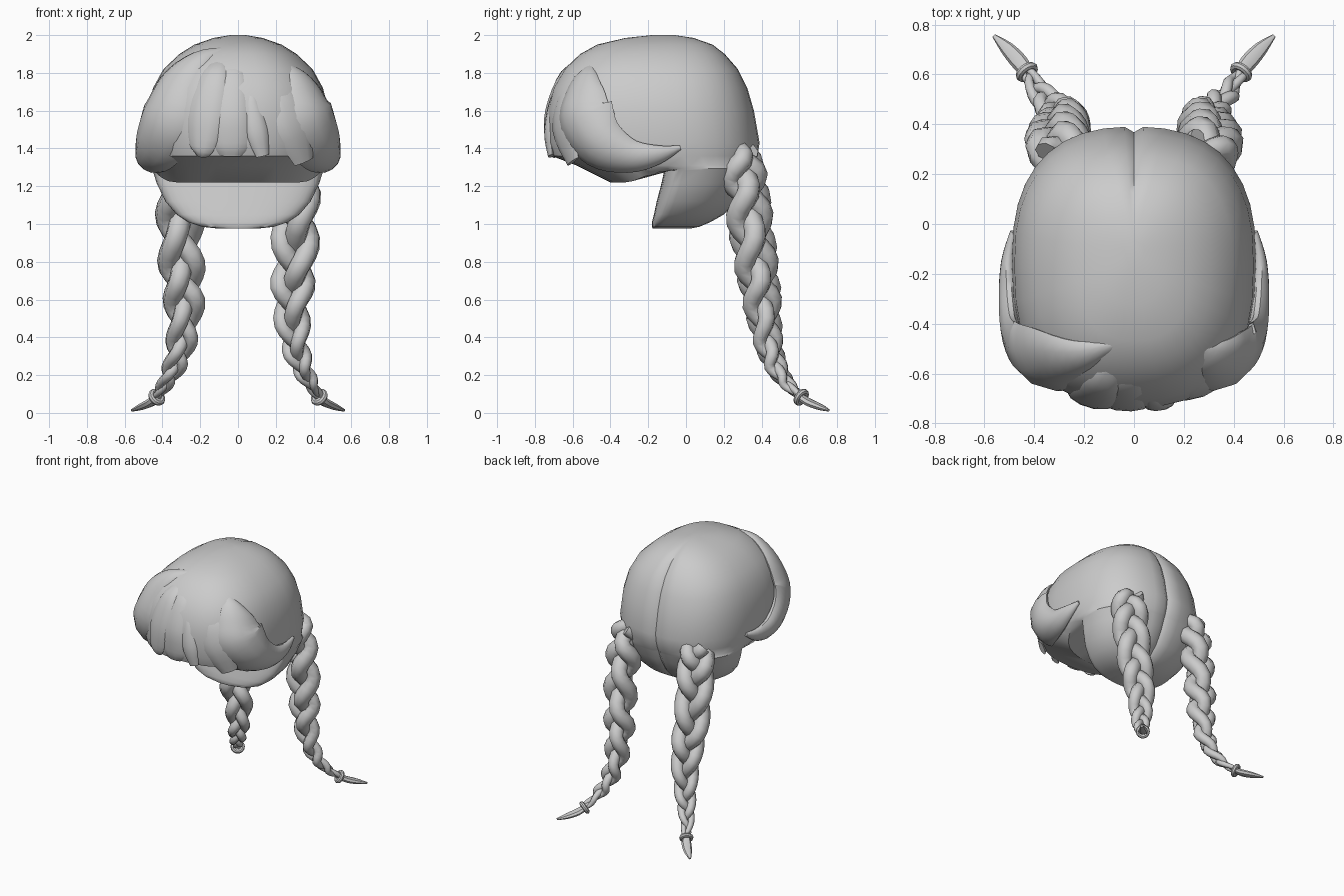
import bpy, bmesh, math
from mathutils import Vector

if "Cube" in bpy.data.objects:
    bpy.data.objects.remove(bpy.data.objects["Cube"], do_unlink=True)

# One plain hair colour
hair = bpy.data.materials.new("hair_grey")
hair.use_nodes = True
GREY = (0.6, 0.6, 0.6, 1)
hair.diffuse_color = GREY
hair.node_tree.nodes["Principled BSDF"].inputs["Base Color"].default_value = GREY


def finish(obj, angle=40):
    obj.data.materials.append(hair)
    bpy.ops.object.select_all(action='DESELECT')
    obj.select_set(True)
    bpy.context.view_layer.objects.active = obj
    bpy.ops.object.shade_smooth_by_angle(angle=math.radians(angle))


def loft(name, rings, angle=40):
    """Skin a list of equal-length closed rings and cap both ends."""
    bm = bmesh.new()
    loops = [[bm.verts.new(p) for p in ring] for ring in rings]
    n = len(loops[0])
    for a, b in zip(loops, loops[1:]):
        for i in range(n):
            j = (i + 1) % n
            bm.faces.new((a[i], a[j], b[j], b[i]))
    bm.faces.new(loops[0])
    bm.faces.new(loops[-1])
    bmesh.ops.recalc_face_normals(bm, faces=bm.faces)
    mesh = bpy.data.meshes.new(name)
    bm.to_mesh(mesh)
    bm.free()
    obj = bpy.data.objects.new(name, mesh)
    bpy.context.collection.objects.link(obj)
    finish(obj, angle)


def spline(rows, steps):
    """Smooth curve through rows; every column is interpolated."""
    ext = [rows[0]] + list(rows) + [rows[-1]]
    out = []
    for p, q, r, s in zip(ext, ext[1:], ext[2:], ext[3:]):
        for k in range(steps):
            t = k / steps
            out.append([b + t * (c - a) / 2
                        + t * t * (a - 2.5 * b + 2 * c - d / 2)
                        + t ** 3 * (1.5 * (b - c) + (d - a) / 2)
                        for a, b, c, d in zip(p, q, r, s)])
    return out + [list(rows[-1])]


def tube(name, rows, facing, sides=10, angle=40, bend=0):
    """Flattened tube; rows are x, y, z, half width, half thickness.
    bend wraps its edges inward round the head."""
    pts = [Vector(r[:3]) for r in rows]
    rings = []
    for i, (p, row) in enumerate(zip(pts, rows)):
        tangent = (pts[min(i + 1, len(pts) - 1)] - pts[max(i - 1, 0)]).normalized()
        side = tangent.cross(facing(p)).normalized()
        up = side.cross(tangent)
        ring = []
        for k in range(sides):
            a = math.tau * k / sides
            w = math.cos(a) * row[3]
            ring.append(p + side * w + up * (math.sin(a) * row[4] - bend * w * w))
        rings.append(ring)
    loft(name, rings, angle)


# Cap: slices of height, half width, front and back, neck first
neck = [
    (0.975, .1, -.175, .02), (.985, .19, -.18, .07), (1.01, .265, -.18, .13),
    (1.05, .325, -.17, .2), (1.12, .385, -.155, .27), (1.215, .43, -.13, .325),
    (1.285, .453, -.115, .352)]
crown = [
    (1.22, .457, -.4, .356), (1.31, .465, -.58, .364), (1.36, .48, -.71, .38),
    (1.43, .49, -.735, .39), (1.6, .48, -.735, .36), (1.72, .45, -.705, .325),
    (1.82, .395, -.645, .275), (1.9, .31, -.56, .205), (1.95, .23, -.47, .14),
    (1.985, .13, -.32, .04), (2.0, .04, -.18, -.06)]
angles = sorted([math.tau * k / 36 for k in range(36)]
                + [math.pi / 2 - .04, math.pi / 2 + .04])
rings = []
for index, (z, w, front, back) in enumerate(neck + crown):
    mid = front + (back - front) * (.22 if index < len(neck) else .52)
    ring = []
    for a in angles:
        c, s = math.cos(a), math.sin(a)
        x = math.copysign(abs(c) ** .8, c) * w
        reach = back - mid if s > 0 else mid - front
        y = mid + math.copysign(abs(s) ** .8, s) * reach
        # Hem rises from the fringe towards the neck
        lift = min(max(.4 * (y + .3), 0), .075) if index == len(neck) else 0
        # Parting groove down the back
        if abs(a - math.pi / 2) < .01 and 1 < z < 1.96:
            y -= .022
        ring.append((x, y, z + lift))
    rings.append(ring)
loft("hair_cap", rings)


def outward(p):
    return p - Vector((0, -.15, 1.55))


# Side locks: different roots, same sweep round the temple
sweep = [(.41, -.58, 1.56, .2, .05), (.465, -.47, 1.42, .165, .055),
         (.49, -.3, 1.355, .1, .05), (.5, -.15, 1.365, .055, .032),
         (.485, -.03, 1.405, .012, .012)]
roots = {
    "right": [(.06, -.48, 1.925, .015, .01), (.2, -.53, 1.87, .075, .035),
              (.33, -.565, 1.74, .16, .045)],
    "left": [(.26, -.5, 1.84, .02, .01), (.31, -.54, 1.78, .09, .03),
             (.36, -.57, 1.69, .155, .04)]}
for label, root in roots.items():
    sx = 1 if label == "left" else -1
    rows = [(sx * r[0], *r[1:]) for r in root + sweep]
    tube(label + "_side_lock", spline(rows, 4), outward, 14, bend=2.2)

# Fringe strands over the forehead
fringe = {
    "right": [(-.06, -.5, 1.89, .02, .01), (-.12, -.64, 1.8, .07, .02),
              (-.17, -.705, 1.6, .1, .025), (-.19, -.71, 1.41, .07, .02),
              (-.2, -.69, 1.36, .025, .01)],
    "middle": [(-.02, -.5, 1.89, .02, .01), (-.03, -.645, 1.8, .07, .015),
               (-.04, -.725, 1.6, .095, .02), (-.04, -.725, 1.43, .1, .02),
               (-.04, -.71, 1.36, .06, .012)],
    "parting": [(.04, -.6, 1.8, .01, .01), (.07, -.69, 1.68, .035, .02),
                (.1, -.725, 1.5, .06, .025), (.13, -.715, 1.36, .035, .015)],
    "left": [(.15, -.5, 1.82, .02, .01), (.23, -.63, 1.71, .08, .02),
             (.3, -.655, 1.52, .12, .025), (.35, -.6, 1.33, .06, .015)]}
for label, rows in fringe.items():
    tube(label + "_fringe_strand", spline(rows, 4), outward, bend=.9)

# Braids: centre line with thickness scale, three strands woven round it
braid = [(.29, .285, 1.39, .8), (.3, .305, 1.26, 1), (.305, .335, 1.05, 1),
         (.3, .37, .8, .95), (.285, .4, .6, .85), (.295, .43, .4, .66),
         (.33, .47, .26, .52), (.38, .53, .16, .38), (.43, .61, .085, .22)]
tail = [(.425, .605, .085, .025, .02), (.46, .65, .056, .034, .022),
        (.51, .705, .033, .028, .018), (.562, .755, .014, .008, .007)]
for label, sx in (("left", 1), ("right", -1)):
    back = Vector((sx * .5, .87, 0))
    across = Vector((.87, -sx * .5, 0))
    centre = spline(braid, 6)
    for k in range(3):
        rows = []
        for i, (x, y, z, s) in enumerate(centre):
            a = sx * math.tau * (2.6 * i / (len(centre) - 1) + k / 3)
            p = (Vector((sx * x, y, z)) + across * .073 * s * math.sin(a)
                 + back * .05 * s * math.sin(2 * a))
            rows.append((*p, .06 * s, .06 * s))
        tube(f"{label}_braid_strand_{k + 1}", rows, lambda p: back, 8, 50)

    # Loose end and the tie that holds it
    ends = [(sx * r[0], *r[1:]) for r in tail]
    tube(label + "_braid_tip", spline(ends, 3), lambda p: Vector((0, 0, 1)), 8)
    spot = Vector((sx * .43, .61, .083))
    aim = Vector((sx * .5, .65, -.5)).to_track_quat('Z', 'Y')
    bpy.ops.mesh.primitive_torus_add(major_segments=14, minor_segments=8,
                                     major_radius=.034, minor_radius=.016,
                                     location=spot, rotation=aim.to_euler())
    tie = bpy.context.object
    tie.name = label + "_braid_tie"
    finish(tie)
